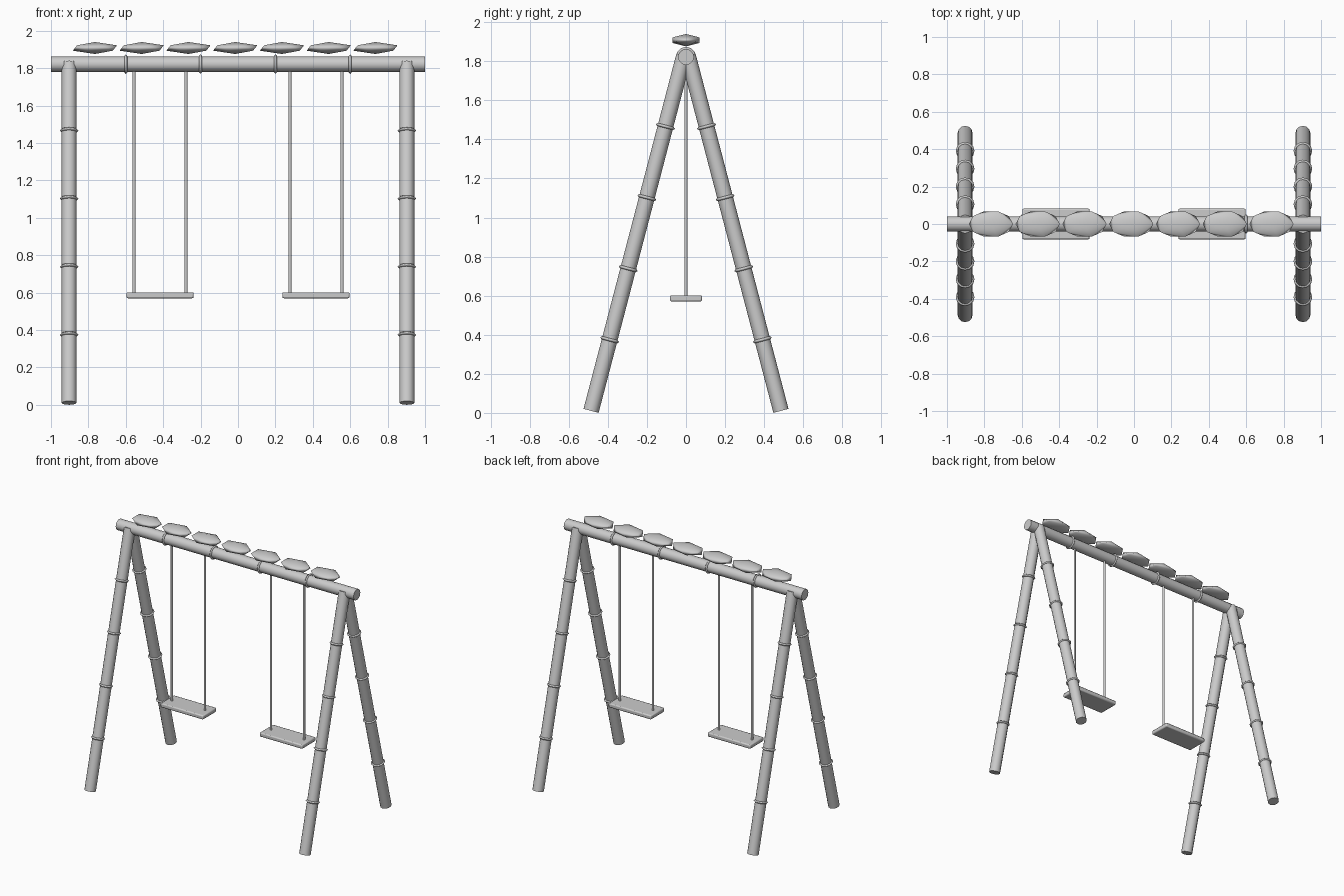
import bpy
import math
from mathutils import Vector

if "Cube" in bpy.data.objects:
    bpy.data.objects.remove(bpy.data.objects["Cube"], do_unlink=True)

grey = bpy.data.materials.new("light_grey")
grey.use_nodes = True
colour = (0.6, 0.6, 0.6, 1)
grey.diffuse_color = colour
grey.node_tree.nodes["Principled BSDF"].inputs["Base Color"].default_value = colour


def finish(name, angle=60):
    obj = bpy.context.object
    obj.name = name
    obj.data.materials.append(grey)
    bpy.ops.object.shade_smooth_by_angle(angle=math.radians(angle))
    return obj


def aim(obj, direction):
    obj.rotation_euler = direction.to_track_quat("Z", "Y").to_euler()


def pole(name, start, end, radius, sides):
    bpy.ops.mesh.primitive_cylinder_add(
        vertices=sides, radius=radius, depth=(end - start).length,
        location=(start + end) / 2)
    aim(finish(name), end - start)


def node_ring(name, centre, direction, radius):
    bpy.ops.mesh.primitive_torus_add(
        major_radius=radius, minor_radius=0.008,
        major_segments=12, minor_segments=4, location=centre)
    aim(finish(name, 100), direction)


BEAM_Z = 1.822

# Top beam with its bamboo nodes
pole("top_beam", Vector((-1, 0, BEAM_Z)), Vector((1, 0, BEAM_Z)), 0.041, 12)
for i in range(4):
    node_ring("beam_node", (-0.6 + 0.4 * i, 0, BEAM_Z), Vector((1, 0, 0)), 0.044)

# Two A-frames of splayed legs with evenly spaced nodes
for side, sx in (("right", -1), ("left", 1)):
    for end, sy in (("front", -1), ("back", 1)):
        foot = Vector((sx * 0.903, sy * 0.486, 0.0105))
        top = Vector((sx * 0.903, sy * 0.01, 1.83))
        pole(f"{end}_{side}_leg", foot, top, 0.04, 12)
        for k in range(1, 5):
            node_ring(f"{end}_{side}_leg_node", foot.lerp(top, k / 5), top - foot, 0.042)

# Two swings: rounded plank seats hung on two ropes each
for side, sx in (("right", -1), ("left", 1)):
    cx = sx * 0.417
    bpy.ops.mesh.primitive_cube_add(size=1, location=(cx, 0, 0.586))
    seat = bpy.context.object
    seat.scale = (0.36, 0.164, 0.032)
    bpy.ops.object.transform_apply(location=False, rotation=False, scale=True)
    finish(f"{side}_seat", 30)
    bevel = seat.modifiers.new("rounded_edges", "BEVEL")
    bevel.width = 0.008
    bevel.segments = 2
    for dx in (-0.139, 0.139):
        pole(f"{side}_swing_rope", Vector((cx + dx, 0, 0.585)),
             Vector((cx + dx, 0, BEAM_Z)), 0.008, 8)

# Row of flattened leaves above the beam
for i in range(7):
    bpy.ops.mesh.primitive_ico_sphere_add(
        subdivisions=1, radius=0.08, location=(-0.765 + 0.25 * i, 0, 1.908))
    leaf = finish("leaf", 180)
    leaf.scale = (1.65, 1, 0.4)
